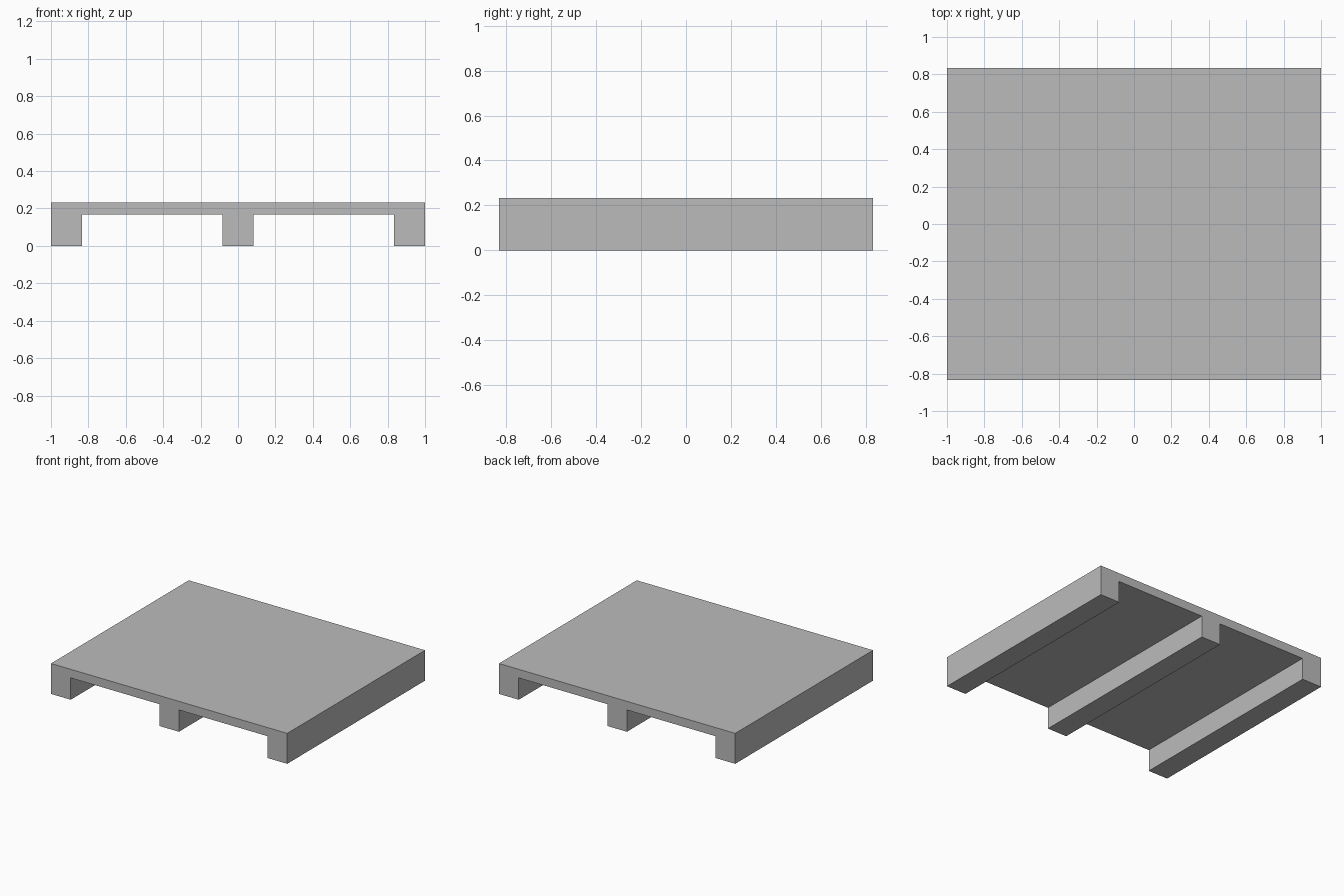
import bpy
import bmesh

if "Cube" in bpy.data.objects:
    bpy.data.objects.remove(bpy.data.objects["Cube"])

WIDTH, DEPTH = 1.0, 0.833          # half sizes
HEIGHT, DECK_BOTTOM = 0.233, 0.167
FOOT_IN, MID = 0.833, 0.083        # inner edge of side runners, half width of middle one

grey = bpy.data.materials.new("light_grey")
grey.diffuse_color = (0.5, 0.5, 0.5, 1)
grey.use_nodes = True
grey.node_tree.nodes["Principled BSDF"].inputs["Base Color"].default_value = grey.diffuse_color

# Right half of the cross-section, from the middle runner out to the top corner
half = [(MID, 0), (MID, DECK_BOTTOM), (FOOT_IN, DECK_BOTTOM),
        (FOOT_IN, 0), (WIDTH, 0), (WIDTH, HEIGHT)]
profile = half + [(-x, z) for x, z in reversed(half)]

# Deck with three runners, extruded front to back
bm = bmesh.new()
face = bm.faces.new([bm.verts.new((x, -DEPTH, z)) for x, z in profile])
extruded = bmesh.ops.extrude_face_region(bm, geom=[face])
moved = [v for v in extruded["geom"] if isinstance(v, bmesh.types.BMVert)]
bmesh.ops.translate(bm, verts=moved, vec=(0, 2 * DEPTH, 0))
if face.is_valid and len(bm.faces) < len(profile) + 2:
    bm.faces.new([v for v in bm.verts if v.co.y < 0])
bmesh.ops.recalc_face_normals(bm, faces=bm.faces)

mesh = bpy.data.meshes.new("platform")
bm.to_mesh(mesh)
bm.free()
mesh.materials.append(grey)
platform = bpy.data.objects.new("platform", mesh)
bpy.context.collection.objects.link(platform)
